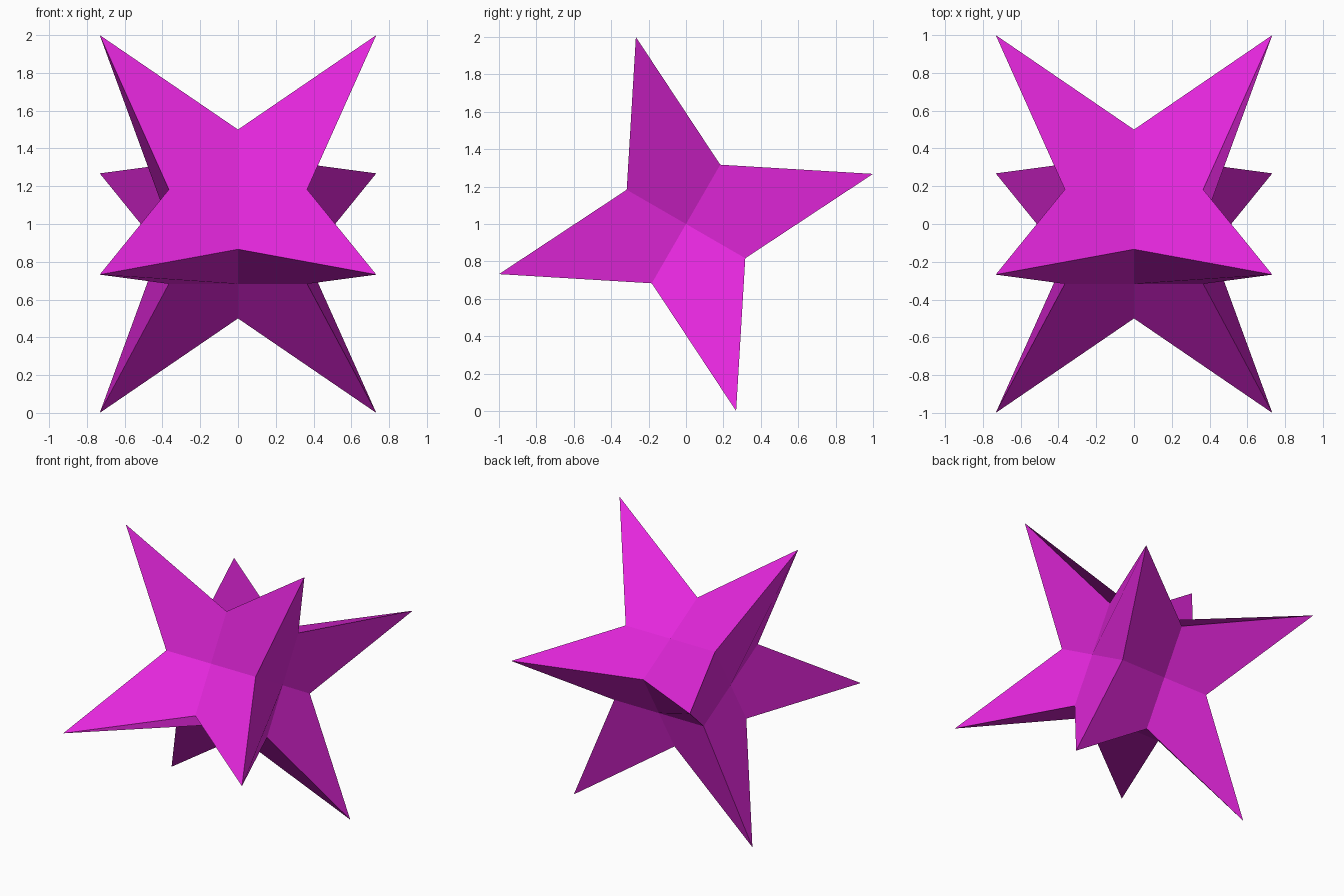
import bpy, bmesh, math
from mathutils import Vector, Matrix

if "Cube" in bpy.data.objects:
    bpy.data.objects.remove(bpy.data.objects["Cube"])

# Eight-pointed star: a cube split 2x2 per side, corners pulled out to twice their distance
TIP = 1 / (math.sqrt(2) * math.cos(math.radians(15)))   # half width of the star
CORE = TIP / 2                                          # half width of the core cube
TILT = Matrix.Rotation(math.radians(60), 3, 'X')        # lean about the x axis

bm = bmesh.new()
verts = {}


def vert(key):
    """Grid point of the cube (-1, 0, 1 per axis); corners become spike tips."""
    if key not in verts:
        size = TIP if all(key) else CORE
        verts[key] = bm.verts.new(TILT @ (Vector(key) * size) + Vector((0, 0, 1)))
    return verts[key]


def grid_point(i, s, j, sj, k, sk):
    p = [0, 0, 0]
    p[i], p[j], p[k] = s, sj, sk
    return vert(tuple(p))


# Four bent quads on each of the six sides
for i in range(3):
    j, k = (i + 1) % 3, (i + 2) % 3
    for s in (-1, 1):
        for sj in (-1, 1):
            for sk in (-1, 1):
                loop = [grid_point(i, s, j, a, k, b)
                        for a, b in ((0, 0), (sj, 0), (sj, sk), (0, sk))]
                if s * sj * sk < 0:
                    loop = [loop[0], loop[3], loop[2], loop[1]]
                # the first corner decides which diagonal the quad bends along
                ridge = sj * sk == (-s if i == 0 else s)
                start = 2 if ridge else 3
                bm.faces.new(loop[start:] + loop[:start])

mesh = bpy.data.meshes.new("star")
bm.to_mesh(mesh)
bm.free()

# Single magenta colour
magenta = bpy.data.materials.new("magenta")
magenta.diffuse_color = (0.78, 0.02, 0.72, 1)
magenta.use_nodes = True
magenta.node_tree.nodes["Principled BSDF"].inputs["Base Color"].default_value = magenta.diffuse_color
mesh.materials.append(magenta)

star = bpy.data.objects.new("star", mesh)
bpy.context.collection.objects.link(star)
